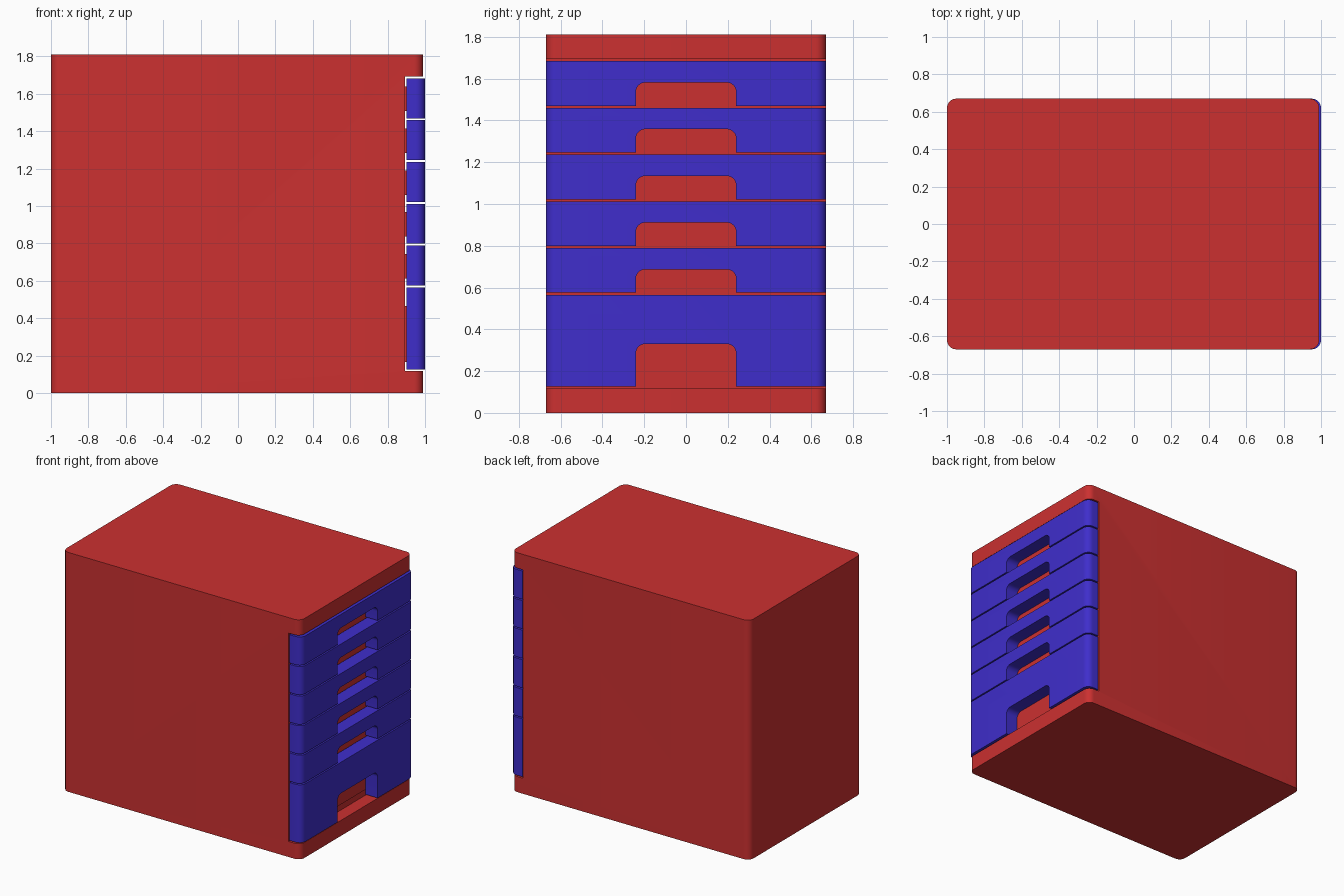
import bpy, bmesh, math
from mathutils import Vector

if "Cube" in bpy.data.objects:
    bpy.data.objects.remove(bpy.data.objects["Cube"])


def material(name, rgb):
    m = bpy.data.materials.new(name)
    m.diffuse_color = (*rgb, 1)
    m.use_nodes = True
    m.node_tree.nodes["Principled BSDF"].inputs["Base Color"].default_value = m.diffuse_color
    return m


red = material("red_paint", (0.6, 0.03, 0.03))
blue = material("blue_paint", (0.05, 0.027, 0.6))


def outline(x0, x1, y0, y1, radii, steps=8):
    """Rectangle with a radius per corner, counter-clockwise from (x1, y1)."""
    pts = []
    corners = [(x1, y1, -1, -1), (x0, y1, 1, -1), (x0, y0, 1, 1), (x1, y0, -1, 1)]
    for i, ((x, y, sx, sy), r) in enumerate(zip(corners, radii)):
        if r == 0:
            pts.append((x, y))
            continue
        for s in range(steps + 1):
            a = math.pi / 2 * (i + s / steps)
            pts.append((x + sx * r + r * math.cos(a), y + sy * r + r * math.sin(a)))
    return pts


def prism(name, pts, lo, hi, mat, axis="z"):
    """Extrude an outline along z (points are x, y) or along x (points are y, z)."""
    bm = bmesh.new()
    place = (lambda a, b: (a, b, lo)) if axis == "z" else (lambda a, b: (lo, a, b))
    face = bm.faces.new([bm.verts.new(place(a, b)) for a, b in pts])
    ext = bmesh.ops.extrude_face_region(bm, geom=[face])
    move = Vector((0, 0, hi - lo)) if axis == "z" else Vector((hi - lo, 0, 0))
    bmesh.ops.translate(bm, vec=move,
                        verts=[v for v in ext["geom"] if isinstance(v, bmesh.types.BMVert)])
    bmesh.ops.recalc_face_normals(bm, faces=bm.faces)
    me = bpy.data.meshes.new(name)
    bm.to_mesh(me)
    bm.free()
    ob = bpy.data.objects.new(name, me)
    bpy.context.collection.objects.link(ob)
    me.materials.append(mat)
    return ob


def activate(ob):
    bpy.ops.object.select_all(action="DESELECT")
    ob.select_set(True)
    bpy.context.view_layer.objects.active = ob


def cut(ob, cutter):
    mod = ob.modifiers.new("cut", "BOOLEAN")
    mod.operation, mod.solver, mod.object = "DIFFERENCE", "EXACT", cutter
    activate(ob)
    bpy.ops.object.modifier_apply(modifier=mod.name)
    bpy.data.objects.remove(cutter)


def smooth(ob):
    activate(ob)
    bpy.ops.object.shade_smooth_by_angle(angle=math.radians(30))


W, R, GAP = 0.67, 0.05, 0.005
RECESS, FACE = 0.893, 0.90

# Cabinet body with a recess for the drawer fronts
levels = [0.122, 0.570, 0.794, 1.017, 1.241, 1.464, 1.688]
body = prism("cabinet_body", outline(-1, 0.99, -W, W, [R] * 4), 0, 1.81, red)
cut(body, prism("recess_cutter", outline(RECESS, 1.2, -1, 1, [0] * 4),
                levels[0] - GAP, levels[-1] + GAP, red))
smooth(body)

for i, (lo, hi) in enumerate(zip(levels, levels[1:]), 1):
    # Drawer front with rounded outer corners and a finger cutout
    front = prism(f"drawer_front_{i}", outline(FACE, 1.0, -W, W, [R, 0, 0, R]),
                  lo + GAP, hi - GAP, blue)
    grip = 0.33 if i == 1 else lo + 0.117
    cut(front, prism("grip_cutter", outline(-0.24, 0.24, lo - 0.05, grip, [0.045, 0.045, 0, 0]),
                     0.8, 1.1, blue, "x"))
    smooth(front)
    # Drawer box joining the front to the body
    top = 0.465 if i == 1 else hi - 0.05
    prism(f"drawer_box_{i}", outline(0.5, FACE, -0.61, 0.61, [0] * 4), lo + 0.043, top, red)
